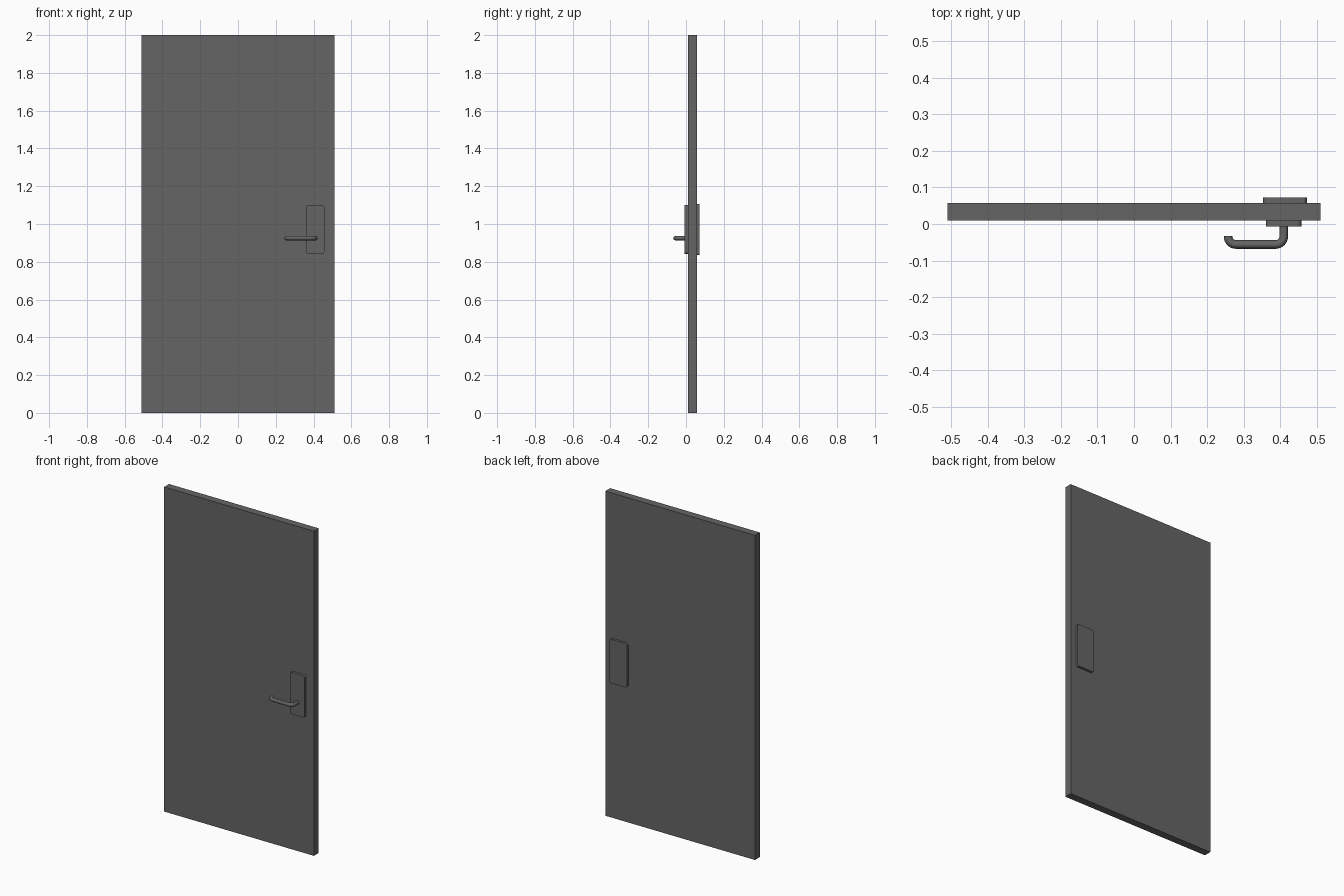
import bpy, bmesh
from math import sin, cos, pi

cube = bpy.data.objects.get("Cube")
if cube:
    bpy.data.objects.remove(cube, do_unlink=True)

grey = bpy.data.materials.new("dark grey")
grey.use_nodes = True
COLOUR = (0.13, 0.13, 0.13, 1)
grey.diffuse_color = COLOUR
grey.node_tree.nodes["Principled BSDF"].inputs["Base Color"].default_value = COLOUR


def arc(cx, cy, r, start, end, steps):
    angles = [start + (end - start) * i / steps for i in range(steps + 1)]
    return [(cx + r * cos(a), cy + r * sin(a)) for a in angles]


def smooth(obj):
    bpy.ops.object.select_all(action="DESELECT")
    obj.select_set(True)
    bpy.context.view_layer.objects.active = obj
    bpy.ops.object.shade_smooth_by_angle(angle=pi / 6)


def slab(name, x0, x1, y0, y1, z0, z1, r=0):
    """Upright panel, extruded along y, with optional rounded corners."""
    if r:
        outline = []
        corners = [(x1 - r, z1 - r), (x0 + r, z1 - r), (x0 + r, z0 + r), (x1 - r, z0 + r)]
        for i, (cx, cz) in enumerate(corners):
            outline += arc(cx, cz, r, i * pi / 2, (i + 1) * pi / 2, 6)
    else:
        outline = [(x1, z1), (x0, z1), (x0, z0), (x1, z0)]
    bm = bmesh.new()
    face = bm.faces.new([bm.verts.new((x, y0, z)) for x, z in outline])
    out = bmesh.ops.extrude_face_region(bm, geom=[face])
    moved = [v for v in out["geom"] if isinstance(v, bmesh.types.BMVert)]
    bmesh.ops.translate(bm, verts=moved, vec=(0, y1 - y0, 0))
    bmesh.ops.recalc_face_normals(bm, faces=bm.faces)
    mesh = bpy.data.meshes.new(name)
    bm.to_mesh(mesh)
    bm.free()
    mesh.materials.append(grey)
    obj = bpy.data.objects.new(name, mesh)
    bpy.context.collection.objects.link(obj)
    if r:
        smooth(obj)
    return obj


# Door leaf and the two lock plates
slab("door_leaf", -0.51, 0.51, 0.01, 0.057, 0, 2)
slab("front_plate", 0.36, 0.457, -0.007, 0.01, 0.842, 1.1, 0.012)
slab("back_plate", 0.353, 0.472, 0.057, 0.072, 0.835, 1.106, 0.012)

# Lever handle: a bent round bar leaving the front plate
path = [(0.409, 0.0)]
path += arc(0.387, -0.034, 0.022, 0, -pi / 2, 8)
path += arc(0.279, -0.034, 0.022, -pi / 2, -pi, 8)
path.append((0.257, -0.033))
curve = bpy.data.curves.new("lever_handle", "CURVE")
curve.dimensions = "3D"
curve.bevel_depth = 0.0118
curve.bevel_resolution = 4
curve.use_fill_caps = True
spline = curve.splines.new("POLY")
spline.points.add(len(path) - 1)
for point, (x, y) in zip(spline.points, path):
    point.co = (x, y, 0.925, 1)
curve.materials.append(grey)
lever = bpy.data.objects.new("lever_handle", curve)
bpy.context.collection.objects.link(lever)
bpy.ops.object.select_all(action="DESELECT")
lever.select_set(True)
bpy.context.view_layer.objects.active = lever
bpy.ops.object.convert(target="MESH")
smooth(bpy.context.view_layer.objects.active)
